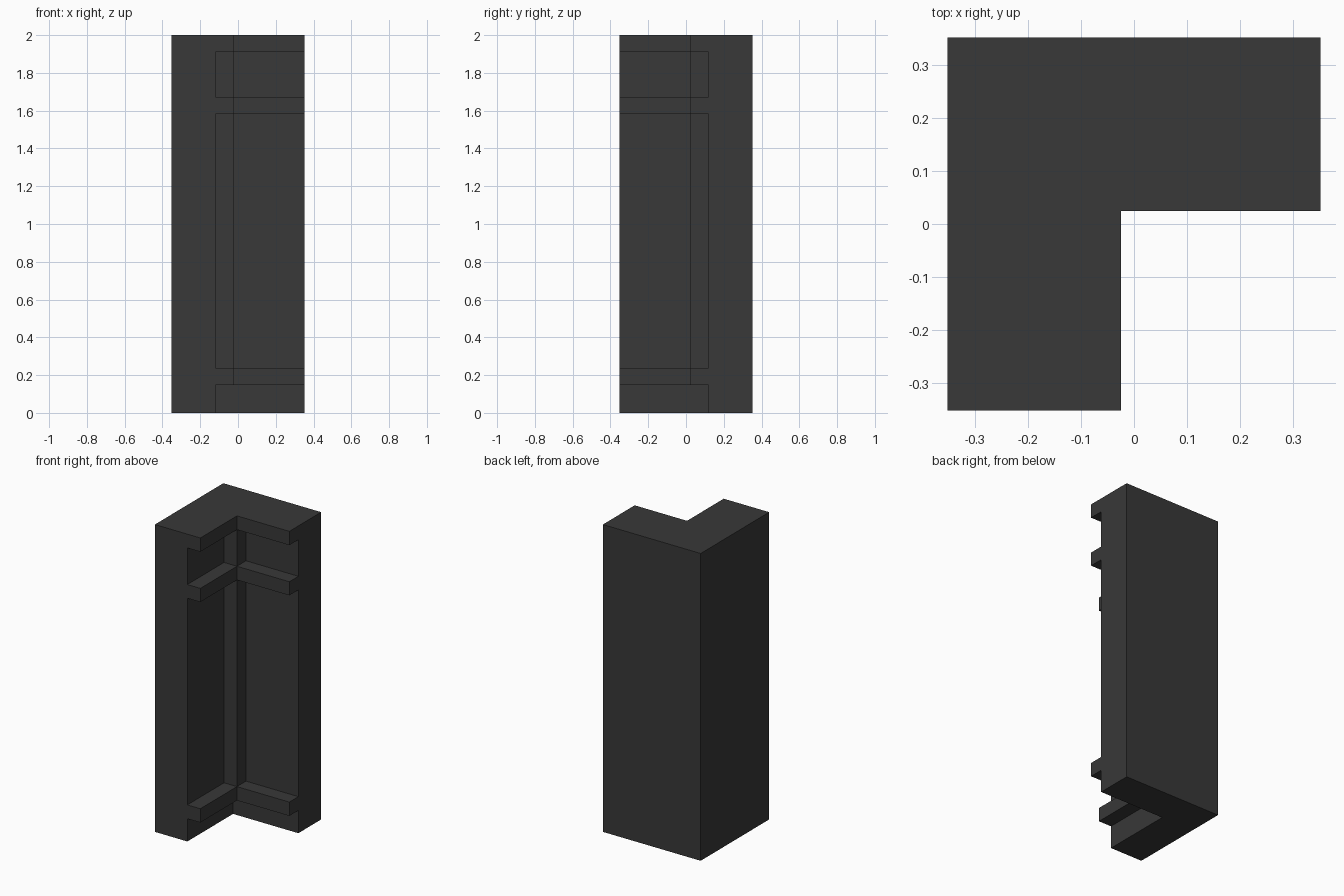
import bpy, bmesh, math

if "Cube" in bpy.data.objects:
    bpy.data.objects.remove(bpy.data.objects["Cube"])

H = 0.352              # half width of the square footprint
THIN, WIDE = 0.234, 0.327   # wall depth at the recesses and at the rails


def prism(name, outline, z0, z1):
    """Extrude a plan outline from z0 to z1."""
    bm = bmesh.new()
    face = bm.faces.new([bm.verts.new((x, y, z0)) for x, y in outline])
    ext = bmesh.ops.extrude_face_region(bm, geom=[face])
    bmesh.ops.translate(bm, vec=(0, 0, z1 - z0),
                        verts=[v for v in ext["geom"] if isinstance(v, bmesh.types.BMVert)])
    bmesh.ops.recalc_face_normals(bm, faces=bm.faces)
    mesh = bpy.data.meshes.new(name)
    bm.to_mesh(mesh)
    bm.free()
    obj = bpy.data.objects.new(name, mesh)
    bpy.context.collection.objects.link(obj)
    return obj


def corner_outline(depth):
    """L-shaped plan: left wing and back wing of the given depth."""
    i, j = -H + depth, H - depth
    return [(-H, -H), (i, -H), (i, j), (H, j), (H, H), (-H, H)]


# Recessed corner wall, full height
body = prism("corner_wall", corner_outline(THIN), 0, 2)

# Bottom, middle and top rails
parts = [prism(n, corner_outline(WIDE), a, b) for n, a, b in
         (("bottom_rail", 0.148, 0.238), ("middle_rail", 1.583, 1.672), ("top_rail", 1.91, 2.0))]

# Square post in the inner corner, from the bottom rail up
x1, y0 = -H + WIDE, H - WIDE
parts.append(prism("corner_post", [(-0.2, y0), (x1, y0), (x1, 0.2), (-0.2, 0.2)], 0.148, 2))

# Join the parts into one clean shell
for part in parts:
    mod = body.modifiers.new("join_" + part.name, "BOOLEAN")
    mod.operation, mod.solver, mod.object = "UNION", "EXACT", part
graph = bpy.context.evaluated_depsgraph_get()
mesh = bpy.data.meshes.new_from_object(body.evaluated_get(graph))
body.modifiers.clear()
body.data = mesh
for part in parts:
    bpy.data.objects.remove(part)

# Merge flat neighbouring faces
bm = bmesh.new()
bm.from_mesh(mesh)
bmesh.ops.remove_doubles(bm, verts=bm.verts, dist=1e-4)
bmesh.ops.dissolve_limit(bm, angle_limit=math.radians(1), verts=bm.verts, edges=bm.edges)
bm.to_mesh(mesh)
bm.free()

# Dark grey finish
mat = bpy.data.materials.new("dark_grey")
mat.diffuse_color = (0.04, 0.04, 0.04, 1)
mat.use_nodes = True
mat.node_tree.nodes["Principled BSDF"].inputs["Base Color"].default_value = mat.diffuse_color
mesh.materials.clear()
mesh.materials.append(mat)
